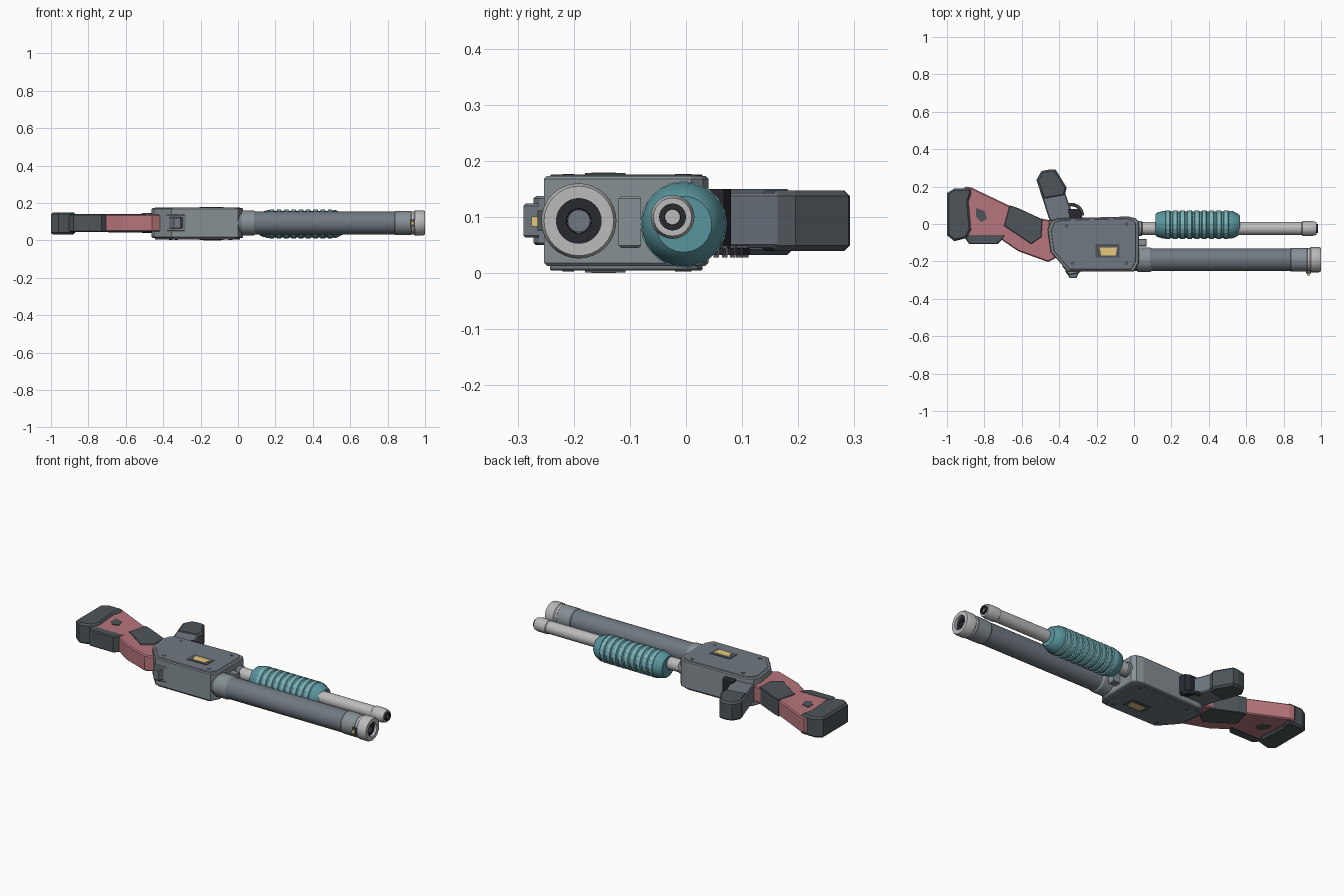
import bpy, bmesh, math
from mathutils import Vector

COLORS = {
    "slate": (0.16, 0.19, 0.22), "steel": (0.24, 0.28, 0.30), "dark": (0.075, 0.09, 0.10),
    "black": (0.02, 0.023, 0.03), "light": (0.5, 0.5, 0.5), "pink": (0.47, 0.18, 0.20),
    "teal": (0.10, 0.30, 0.34), "teal_light": (0.2, 0.45, 0.48), "yellow": (0.8, 0.58, 0.2),
}
MATS = {}
for n, c in COLORS.items():
    MATS[n] = bpy.data.materials.new(n)
    MATS[n].diffuse_color = (*c, 1)


def finish(bm, name, mat, smooth=False):
    bmesh.ops.recalc_face_normals(bm, faces=bm.faces)
    me = bpy.data.meshes.new(name)
    bm.to_mesh(me)
    bm.free()
    ob = bpy.data.objects.new(name, me)
    bpy.context.collection.objects.link(ob)
    me.materials.append(MATS[mat])
    if smooth:
        bpy.ops.object.select_all(action='DESELECT')
        ob.select_set(True)
        bpy.context.view_layer.objects.active = ob
        bpy.ops.object.shade_smooth_by_angle(angle=math.radians(30))
    return ob


def prism(name, pts, z0, z1, mat, bevel=0.0):
    """Extrude a top-view outline from z0 to z1, chamfering the rims."""
    bm = bmesh.new()
    f = bm.faces.new([bm.verts.new((x, y, z0)) for x, y in pts])
    r = bmesh.ops.extrude_face_region(bm, geom=[f])
    for v in r["geom"]:
        if isinstance(v, bmesh.types.BMVert):
            v.co.z = z1
    bmesh.ops.recalc_face_normals(bm, faces=bm.faces)
    if bevel:
        rims = [e for e in bm.edges if abs(e.verts[0].co.z - e.verts[1].co.z) < 1e-6]
        bmesh.ops.bevel(bm, geom=rims, offset=bevel, segments=1, affect='EDGES')
    return finish(bm, name, mat)


def rect(x0, x1, y0, y1):
    return [(x0, y0), (x1, y0), (x1, y1), (x0, y1)]


def lathe(name, prof, cy, cz, mat, seg=32, smooth=True):
    """Turn an (x, radius) profile around an axis parallel to x."""
    bm = bmesh.new()
    rings = []
    for x, r in prof:
        rings.append([bm.verts.new((x, cy + r * math.cos(2 * math.pi * i / seg),
                                    cz + r * math.sin(2 * math.pi * i / seg))) for i in range(seg)])
    for a, b in zip(rings, rings[1:]):
        for i in range(seg):
            j = (i + 1) % seg
            bm.faces.new((a[i], a[j], b[j], b[i]))
    bm.faces.new(rings[0])
    bm.faces.new(rings[-1])
    return finish(bm, name, mat, smooth)


# receiver with raised panels and windows on both faces
body = [(-0.41, 0.03), (-0.03, 0.04), (0.01, 0.03), (0.027, 0.01), (0.027, -0.205), (0.0, -0.253),
        (-0.355, -0.253), (-0.445, -0.15), (-0.462, -0.03), (-0.445, 0.015)]
prism("receiver", body, 0.013, 0.173, "steel", 0.005)
c = Vector((-0.21, -0.105))
panel = [tuple(c + (Vector(p) - c) * 0.93) for p in body]
for side, za, zb in (("top", 0.170, 0.1755), ("bottom", 0.005, 0.016)):
    prism("receiver_panel_" + side, panel, za, zb, "slate", 0.002)
for side, za, zb, yb in (("top", 0.174, 0.178, 0.1795), ("bottom", 0.0015, 0.006, 0.0)):
    prism("window_frame_" + side, rect(-0.206, -0.077, -0.18, -0.108), za, zb, "dark")
    prism("window_" + side, [(-0.184, -0.125), (-0.09, -0.125), (-0.098, -0.168), (-0.176, -0.168)],
          min(za, yb), max(za, yb), "yellow")
for i, (x, y) in enumerate([(-0.36, -0.01), (-0.04, 0.0), (-0.04, -0.21), (-0.33, -0.21)]):
    prism("panel_screw_%d" % i, [(x + 0.01 * math.cos(a * math.pi / 4), y + 0.01 * math.sin(a * math.pi / 4))
                                 for a in range(8)], 0.003, 0.177, "dark")

# main barrel, hollow at the muzzle
BY, BZ = -0.191, 0.093
lathe("barrel", [(0.0, 0.0605), (0.84, 0.0605)], BY, BZ, "slate")
lathe("barrel_sleeve", [(0.835, 0.06), (0.84, 0.0635), (0.925, 0.0635), (0.93, 0.06)], BY, BZ, "steel")
lathe("muzzle_ring", [(0.925, 0.05), (0.925, 0.062), (0.94, 0.062), (0.945, 0.067), (0.99, 0.067), (1.0, 0.062),
                      (1.0, 0.04), (0.96, 0.039), (0.96, 0.03)], BY, BZ, "light")
lathe("bore", [(0.93, 0.041), (0.985, 0.041), (0.985, 0.022), (0.95, 0.02)], BY, BZ, "black")
lathe("bore_core", [(0.92, 0.02), (0.965, 0.02)], BY, BZ, "slate", 16)
lathe("barrel_base_collar", [(0.02, 0.066), (0.085, 0.066), (0.095, 0.06)], BY, BZ, "steel")

# bead sight at the muzzle
prism("sight_base", rect(0.92, 0.947, -0.265, -0.24), 0.075, 0.112, "dark")
prism("sight_bead", rect(0.925, 0.942, -0.275, -0.255), 0.083, 0.101, "yellow")

# link block between barrel and pump tube
prism("link_block", rect(0.02, 0.068, -0.12, -0.08), 0.045, 0.137, "steel", 0.004)

# slide tube
TY, TZ = -0.024, 0.1
lathe("slide_tube", [(0.02, 0.035), (0.93, 0.035)], TY, TZ, "light", 24)
lathe("tube_mount", [(0.02, 0.04), (0.04, 0.04), (0.045, 0.035)], TY, TZ, "steel", 24)
lathe("tube_collar", [(0.895, 0.034), (0.9, 0.039), (0.955, 0.039), (0.975, 0.034), (0.975, 0.02)],
      TY, TZ, "light", 24)
lathe("tube_tip", [(0.96, 0.024), (0.985, 0.024), (0.985, 0.014), (0.965, 0.013)], TY, TZ, "black", 24)
lathe("tube_core", [(0.95, 0.014), (0.972, 0.014)], TY, TZ, "slate", 16)

# ribbed pump grip
PY, PZ = -0.004, 0.087
lathe("pump_core", [(0.117, 0.055), (0.165, 0.071), (0.51, 0.071), (0.565, 0.048)], PY, PZ, "teal", 24)
for i in range(9):
    x = 0.165 + i * 0.039
    lathe("pump_rib_%d" % (i + 1), [(x, 0.069), (x + 0.005, 0.077), (x + 0.026, 0.077), (x + 0.031, 0.069)],
          PY, PZ, "teal_light", 20, False)
lathe("pump_front_cap", [(0.51, 0.074), (0.522, 0.075), (0.558, 0.058), (0.566, 0.05)], PY, PZ, "teal", 24)
lathe("pump_rear_cap", [(0.116, 0.058), (0.122, 0.064), (0.16, 0.075), (0.17, 0.074)], PY, PZ, "teal", 24)

# shoulder stock
stock = [(-0.90, 0.20), (-0.87, 0.195), (-0.67, 0.10), (-0.63, 0.045), (-0.60, 0.05), (-0.45, 0.02),
         (-0.43, -0.15), (-0.415, -0.18), (-0.46, -0.203), (-0.62, -0.145), (-0.70, -0.09),
         (-0.73, -0.065), (-0.95, -0.07), (-0.96, 0.15)]
prism("stock", stock, 0.047, 0.138, "pink", 0.006)
prism("stock_wrist_inlay", [(-0.665, 0.10), (-0.62, 0.085), (-0.49, 0.025), (-0.495, -0.07), (-0.55, -0.107),
                            (-0.695, -0.01)], 0.043, 0.142, "dark", 0.003)
prism("stock_small_inlay", [(-0.845, 0.085), (-0.80, 0.07), (-0.785, 0.03), (-0.815, 0.01), (-0.845, 0.04)],
      0.044, 0.141, "dark")
prism("stock_lower_plate", [(-0.92, -0.055), (-0.69, -0.055), (-0.70, -0.08), (-0.73, -0.108), (-0.88, -0.108)],
      0.045, 0.14, "dark", 0.005)
prism("butt_pad", [(-1.0, 0.165), (-0.96, 0.19), (-0.875, 0.19), (-0.87, 0.165), (-0.885, 0.12), (-0.872, -0.03),
                   (-0.895, -0.075), (-0.96, -0.092), (-1.0, -0.06)], 0.032, 0.15, "dark", 0.01)

# trigger grip with a separate end cap
prism("trigger_grip", [(-0.45, 0.015), (-0.465, 0.06), (-0.515, 0.215), (-0.385, 0.215), (-0.345, 0.10),
                       (-0.315, 0.025)], 0.045, 0.143, "slate", 0.006)
prism("grip_cap", [(-0.485, 0.13), (-0.522, 0.235), (-0.495, 0.283), (-0.45, 0.292), (-0.418, 0.29),
                   (-0.36, 0.195), (-0.37, 0.15)], 0.039, 0.147, "dark", 0.01)

# curved trigger blade and ribbed guard
cx, cy = -0.335, 0.045
def arc(r0, r1):
    a = [math.radians(d) for d in range(0, 106, 15)]
    return [(cx + r0 * math.cos(t), cy + r0 * math.sin(t)) for t in a] + \
           [(cx + r1 * math.cos(t), cy + r1 * math.sin(t)) for t in reversed(a)]
prism("trigger_guard", arc(0.05, 0.068), 0.032, 0.045, "black")
prism("trigger_blade", [(cx - 0.01, 0.03), (cx + 0.06, 0.03), (cx + 0.052, 0.068), (cx + 0.03, 0.08), (cx - 0.02, 0.08)],
      0.045, 0.15, "black")
for i in range(7):
    t = math.radians(8 + i * 15)
    x, y = cx + 0.062 * math.cos(t), cy + 0.062 * math.sin(t)
    prism("guard_rib_%d" % (i + 1), rect(x - 0.005, x + 0.005, y - 0.005, y + 0.005), 0.028, 0.049, "dark")

# ejector lever on the front edge
prism("lever_base", [(-0.385, -0.225), (-0.345, -0.272), (-0.295, -0.262), (-0.262, -0.24), (-0.262, -0.22)],
      0.05, 0.137, "steel", 0.004)
prism("lever_tab", [(-0.37, -0.25), (-0.342, -0.29), (-0.308, -0.29), (-0.29, -0.25)], 0.063, 0.124, "slate", 0.004)
